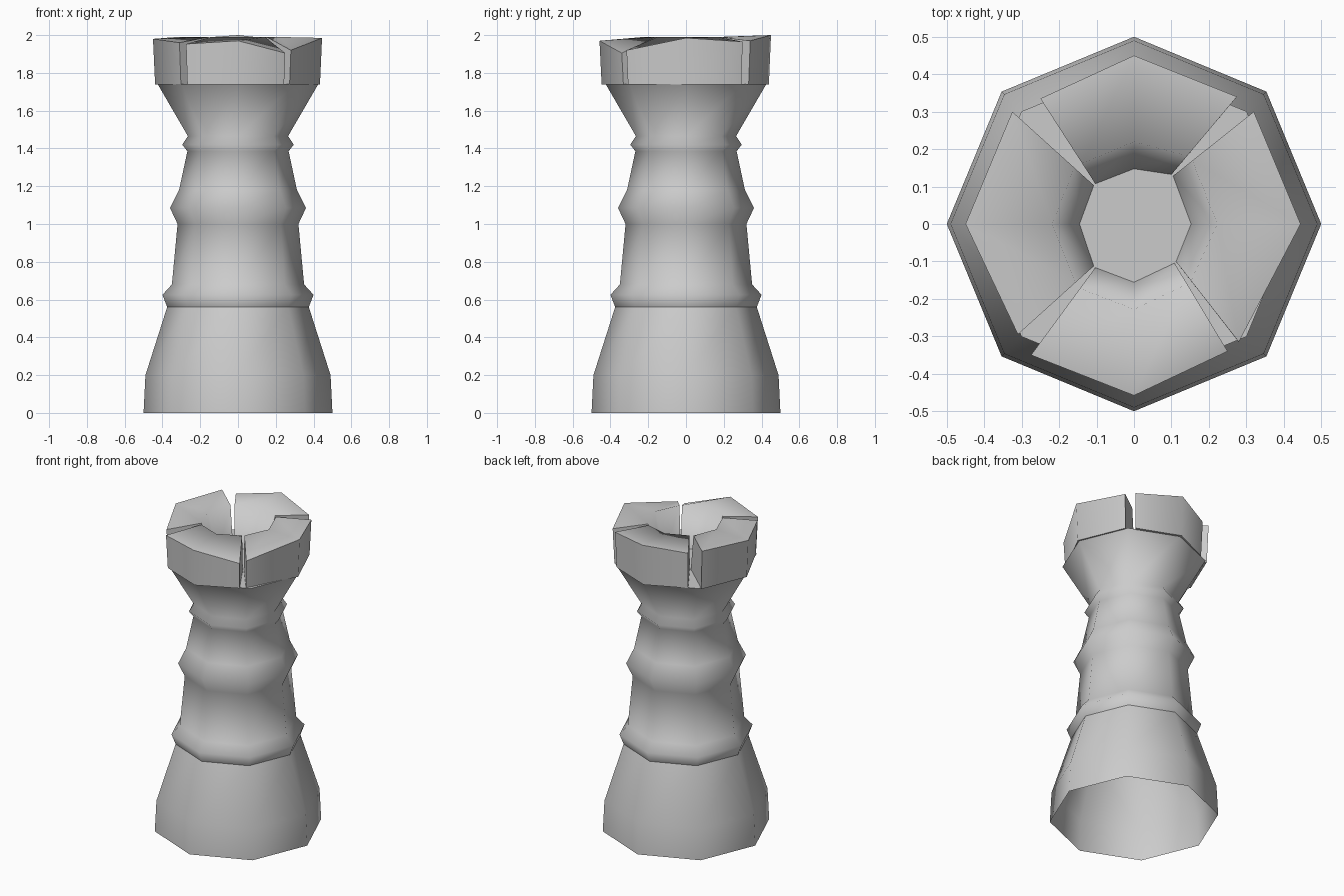
import bpy
import bmesh
from math import cos, sin, pi
from mathutils import Vector

cube = bpy.data.objects.get("Cube")
if cube:
    bpy.data.objects.remove(cube)

# Single stone grey
GREY = (0.6, 0.6, 0.6, 1)
stone = bpy.data.materials.new("stone_grey")
stone.use_nodes = True
stone.diffuse_color = GREY
stone.node_tree.nodes["Principled BSDF"].inputs["Base Color"].default_value = GREY


def finish(bm, name):
    mesh = bpy.data.meshes.new(name)
    bm.to_mesh(mesh)
    bm.free()
    mesh.materials.append(stone)
    obj = bpy.data.objects.new(name, mesh)
    bpy.context.collection.objects.link(obj)
    return obj


def lathe(name, profile, cap_top=False):
    """Eight-sided smooth shell with corners on the axes."""
    bm = bmesh.new()
    rings = [[bm.verts.new((r * cos(k * pi / 4), r * sin(k * pi / 4), z))
              for k in range(8)] for r, z in profile]
    for low, high in zip(rings, rings[1:]):
        for k in range(8):
            n = (k + 1) % 8
            bm.faces.new((low[k], low[n], high[n], high[k])).smooth = True
    if cap_top:
        bm.faces.new(rings[-1])
        for k in range(8):
            bm.edges.get((rings[-1][k - 1], rings[-1][k])).smooth = False
    return finish(bm, name)


# Flared foot, open underneath
lathe("base", [(0.5, 0), (0.49, 0.2), (0.375, 0.56)])

# Ringed shaft widening into the flat floor of the crown
lathe("shaft", [(0.375, 0.56), (0.4, 0.625), (0.35, 0.68), (0.32, 1.0),
                (0.36, 1.085), (0.312, 1.18), (0.268, 1.385), (0.295, 1.42),
                (0.265, 1.465), (0.425, 1.74)], cap_top=True)


def crown_block(name, stations):
    """Battlement: each station is outer xy, rim height, inner xy."""
    bm = bmesh.new()
    rows = []
    for ox, oy, rim, ix, iy in stations:
        outer, inner = Vector((ox, oy, 0)), Vector((ix, iy, 0))
        lip = inner.lerp(outer, 0.24)
        foot = outer * 0.975
        points = [(foot, 1.738), (outer, rim), (lip, 1.99), (inner, 1.738)]
        rows.append([bm.verts.new((p.x, p.y, z)) for p, z in points])
    # Outer wall, sloped top, inner wall, underside
    for a, b in zip(rows, rows[1:]):
        for i in range(4):
            j = (i + 1) % 4
            bm.faces.new((a[i], b[i], b[j], a[j])).smooth = True
    # Flat sides of the slots
    bm.faces.new(rows[0][::-1])
    bm.faces.new(rows[-1])
    bmesh.ops.recalc_face_normals(bm, faces=bm.faces[:])
    # Crisp rim, foot and slot edges; the inner lip stays soft
    for a, b in zip(rows, rows[1:]):
        for i in (0, 1, 3):
            bm.edges.get((a[i], b[i])).smooth = False
    for row in (rows[0], rows[-1]):
        for i in range(4):
            bm.edges.get((row[i - 1], row[i])).smooth = False
    finish(bm, name)


# Four hand-cut battlements separated by narrow tapering slots
crown_block("crown_left", [(0.28, -0.315, 1.92, 0.112, -0.1),
                           (0.445, 0, 1.985, 0.152, 0),
                           (0.32, 0.3, 1.965, 0.104, 0.128)])
crown_block("crown_back", [(0.275, 0.34, 1.97, 0.1, 0.132),
                           (0, 0.45, 2.0, 0, 0.147),
                           (-0.25, 0.335, 1.97, -0.103, 0.107)])
crown_block("crown_right", [(-0.325, 0.3, 1.99, -0.107, 0.103),
                            (-0.45, 0, 1.98, -0.145, 0),
                            (-0.31, -0.295, 1.96, -0.107, -0.112)])
crown_block("crown_front", [(-0.275, -0.35, 1.953, -0.103, -0.116),
                            (0, -0.458, 1.97, 0, -0.155),
                            (0.25, -0.34, 1.905, 0.108, -0.104)])
